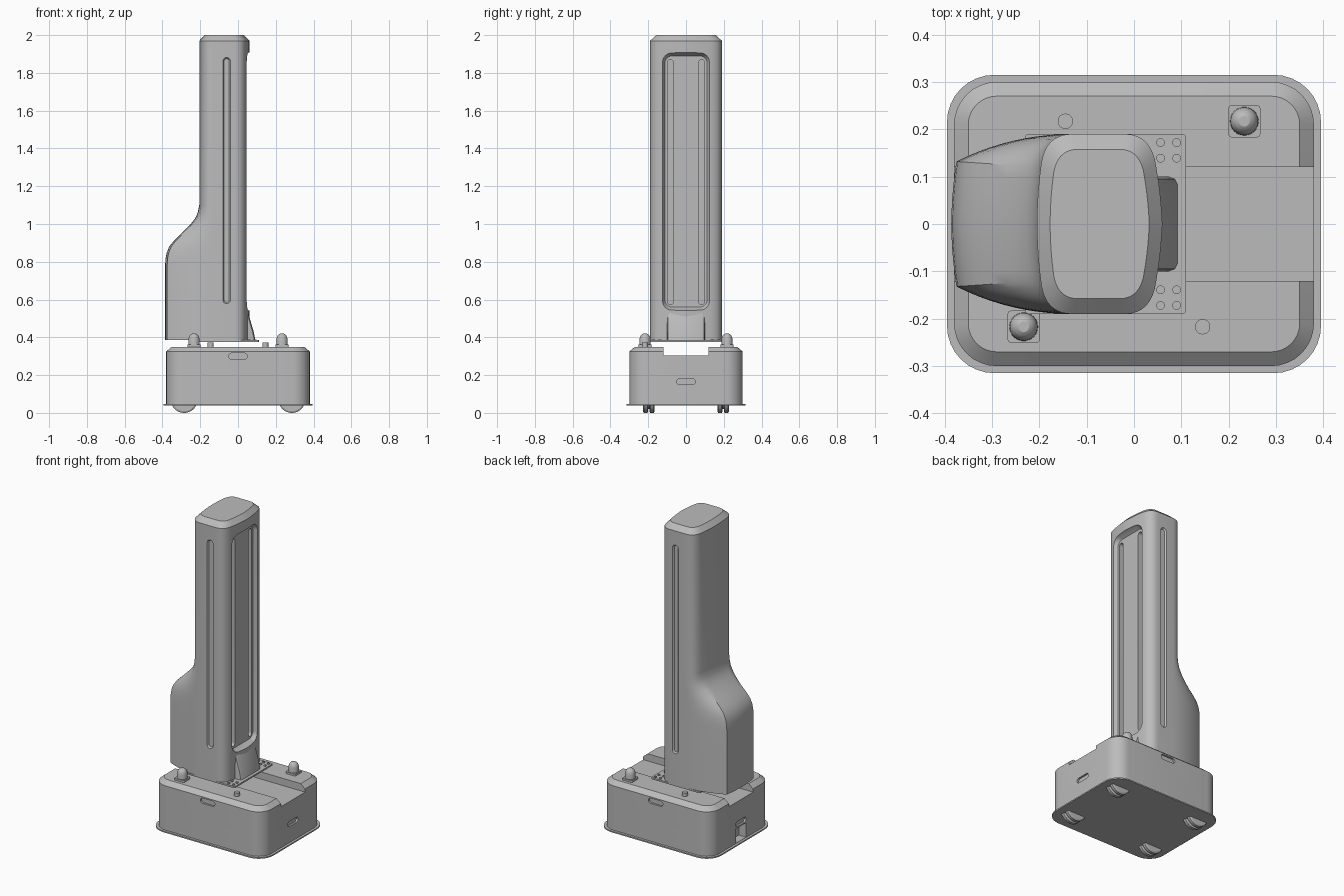
import bpy, bmesh, math
from mathutils import Vector

if "Cube" in bpy.data.objects:
    bpy.data.objects.remove(bpy.data.objects["Cube"], do_unlink=True)

GREY = (0.5, 0.5, 0.5, 1)
grey = bpy.data.materials.new("plain grey")
grey.use_nodes = True
grey.diffuse_color = GREY
grey.node_tree.nodes["Principled BSDF"].inputs["Base Color"].default_value = GREY


def loft(name, rings):
    """Closed skin through rings that share one point count."""
    bm = bmesh.new()
    rows = [[bm.verts.new(p) for p in ring] for ring in rings]
    n = len(rows[0])
    for a, b in zip(rows, rows[1:]):
        for i in range(n):
            j = (i + 1) % n
            bm.faces.new((a[i], a[j], b[j], b[i]))
    bm.faces.new(rows[0])
    bm.faces.new(rows[-1])
    bmesh.ops.recalc_face_normals(bm, faces=bm.faces)
    mesh = bpy.data.meshes.new(name)
    bm.to_mesh(mesh)
    bm.free()
    mesh.materials.append(grey)
    obj = bpy.data.objects.new(name, mesh)
    bpy.context.collection.objects.link(obj)
    return obj


def rounded(hu, hv, r, n=8):
    r = min(r, 0.98 * min(hu, hv))
    pts = []
    for k, (su, sv) in enumerate(((1, 1), (-1, 1), (-1, -1), (1, -1))):
        for i in range(n + 1):
            a = math.pi / 2 * (k + i / n)
            pts.append((su * (hu - r) + r * math.cos(a), sv * (hv - r) + r * math.sin(a)))
    return pts


def prism(name, axis, cu, cv, sections):
    """Rounded sections (distance, half u, half v, radius) along an axis."""
    place = {"x": lambda u, v, d: (d, u, v),
             "y": lambda u, v, d: (u, d, v),
             "z": lambda u, v, d: (u, v, d)}[axis]
    return loft(name, [[place(cu + u, cv + v, d) for u, v in rounded(hu, hv, r)]
                       for d, hu, hv, r in sections])


def disc(name, axis, cu, cv, sections):
    return prism(name, axis, cu, cv, [(d, r, r, r) for d, r in sections])


def carve(obj, cutters):
    bpy.context.view_layer.objects.active = obj
    for cutter in cutters:
        cutter.hide_render = True
        mod = obj.modifiers.new("cut", "BOOLEAN")
        mod.operation = "DIFFERENCE"
        mod.solver = "EXACT"
        mod.object = cutter
        bpy.ops.object.modifier_apply(modifier=mod.name)
        bpy.data.objects.remove(cutter, do_unlink=True)


def box_cut(lo, hi):
    return loft("cutter", [[(lo[0], lo[1], z), (hi[0], lo[1], z),
                            (hi[0], hi[1], z), (lo[0], hi[1], z)] for z in (lo[2], hi[2])])


# Base body with chamfered top, cable channel, slots and charging notch
base = prism("base_body", "z", 0, 0, [(0.045, 0.38, 0.3, 0.09), (0.325, 0.38, 0.3, 0.09),
                                      (0.35, 0.35, 0.27, 0.06)])
cuts = [box_cut((-0.5, -0.12, 0.305), (0.5, 0.12, 0.4)),
        box_cut((-0.5, -0.05, 0.05), (-0.33, 0.05, 0.14))]
for s in (-1, 1):
    cuts.append(prism("cutter", "y", 0, 0.3, [(s * 0.288, 0.05, 0.016, 0.016),
                                             (s * 0.32, 0.05, 0.016, 0.016)]))
    cuts.append(prism("cutter", "x", 0, 0.165, [(s * 0.368, 0.05, 0.016, 0.016),
                                               (s * 0.4, 0.05, 0.016, 0.016)]))
carve(base, cuts)
prism("base_flange", "z", 0, 0, [(0.04, 0.395, 0.315, 0.1), (0.048, 0.395, 0.315, 0.1)])

# Wheels: twin treads on a hub
for sx, xname in ((-1, "right"), (1, "left")):
    for sy, yname in ((-1, "front"), (1, "back")):
        for k, y in enumerate((0.18, 0.214)):
            disc(f"{yname}_{xname}_wheel_{k + 1}", "y", sx * 0.285, 0.07,
                 [(sy * (y - 0.014), 0.062), (sy * (y - 0.009), 0.07),
                  (sy * (y + 0.009), 0.07), (sy * (y + 0.014), 0.062)])
        disc(f"{yname}_{xname}_hub", "y", sx * 0.285, 0.07, [(sy * 0.17, 0.05), (sy * 0.225, 0.05)])

# Domes and buttons on opposite corners of the deck
for s, side in ((1, "back"), (-1, "front")):
    x, y = s * 0.233, s * 0.217
    prism(side + "_dome_pad", "z", x, y, [(0.35, 0.034, 0.034, 0.008), (0.362, 0.034, 0.034, 0.008)])
    disc(side + "_dome", "z", x, y, [(0.36, 0.03), (0.392, 0.029), (0.406, 0.025),
                                     (0.415, 0.018), (0.419, 0.011)])
    disc(side + "_button", "z", -s * 0.145, y, [(0.35, 0.016), (0.372, 0.016)])

# Mounting plate and bolts
prism("mounting_plate", "z", -0.06, 0, [(0.375, 0.17, 0.19, 0.008), (0.385, 0.17, 0.19, 0.008)])
for s in (-1, 1):
    for x in (0.056, 0.09):
        for y in (0.139, 0.172):
            disc("plate_bolt", "z", x, s * y, [(0.385, 0.009), (0.389, 0.009), (0.389, 0.005), (0.386, 0.005)])


# Column: plan outline blends from a slim section to the deep lower hood
def bezier(a, b, c, n):
    a, b, c = Vector(a), Vector(b), Vector(c)
    return [a * (1 - t) ** 2 + b * 2 * t * (1 - t) + c * t * t for t in (i / n for i in range(n + 1))]


def outline(t):
    side = (-0.13, 0.19)
    front = bezier((0.06, 0), (0.057, 0.065), (0.047, 0.12), 4)
    front += bezier((0.047, 0.12), (0.038, 0.19), (-0.02, 0.19), 8)[1:]
    slim = bezier(side, (-0.19, 0.19), (-0.197, 0.12), 10)
    slim += bezier((-0.197, 0.12), (-0.205, 0.06), (-0.205, 0), 5)[1:]
    deep = bezier(side, (-0.26, 0.19), (-0.375, 0.132), 10)
    deep += bezier((-0.375, 0.132), (-0.385, 0.07), (-0.386, 0), 5)[1:]
    half = front + [a.lerp(b, t) for a, b in zip(slim, deep)]
    return half + [Vector((p.x, -p.y)) for p in half[-2:0:-1]]


hood = [(0.385, 1), (0.6, 1), (0.78, 1), (0.82, 0.985), (0.85, 0.95), (0.88, 0.88), (0.91, 0.75),
        (0.94, 0.58), (0.97, 0.41), (1, 0.25), (1.03, 0.12), (1.06, 0.045), (1.1, 0), (1.97, 0)]
rings = [[(p.x, p.y, z) for p in outline(t)] for z, t in hood]
rings.append([(-0.072 + (p.x + 0.072) * 0.79, p.y * 0.83, 2) for p in outline(0)])
column = loft("column", rings)

# Recessed front track, two deep slits, and a shallow groove on each side
cuts = [prism("cutter", "x", 0, 1.225, [(0.025, 0.112, 0.665, 0.04), (0.04, 0.122, 0.675, 0.045),
                                        (0.08, 0.138, 0.692, 0.06)])]
for s in (-1, 1):
    cuts.append(prism("cutter", "x", s * 0.083, 1.222, [(-0.17, 0.016, 0.648, 0.015),
                                                       (0.05, 0.016, 0.648, 0.015)]))
    cuts.append(prism("cutter", "y", -0.06, 1.23, [(s * 0.181, 0.013, 0.645, 0.013),
                                                  (s * 0.193, 0.022, 0.654, 0.022)]))
carve(column, cuts)

# Flared foot under the track
foot = [(0.385, 0.092), (0.43, 0.083), (0.47, 0.071), (0.51, 0.06), (0.535, 0.05)]
loft("column_foot", [[(0, -0.1, z), (x - 0.02, -0.1, z), (x - 0.006, -0.095, z), (x, -0.083, z),
                      (x, 0.083, z), (x - 0.006, 0.095, z), (x - 0.02, 0.1, z), (0, 0.1, z)]
                     for z, x in foot])

# Smooth curved walls, keep creases sharp
for obj in bpy.context.scene.objects:
    obj.select_set(obj.type == "MESH")
bpy.context.view_layer.objects.active = column
bpy.ops.object.shade_smooth_by_angle(angle=math.radians(28))
